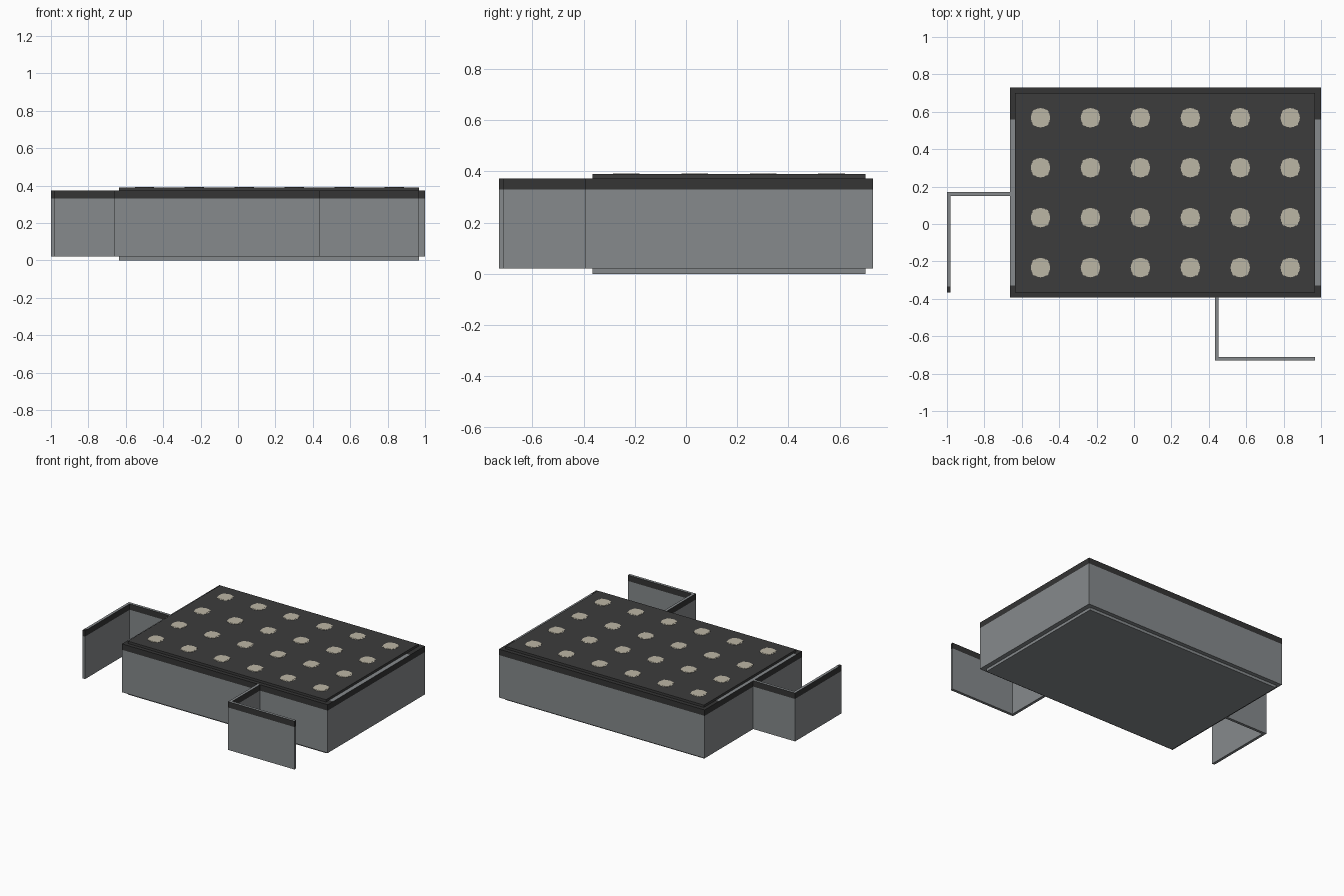
import bpy, bmesh
from mathutils import Matrix

if "Cube" in bpy.data.objects:
    bpy.data.objects.remove(bpy.data.objects["Cube"])

def material(name, rgb):
    m = bpy.data.materials.new(name)
    m.diffuse_color = (*rgb, 1)
    m.use_nodes = True
    m.node_tree.nodes["Principled BSDF"].inputs["Base Color"].default_value = m.diffuse_color
    return m

WALL = material("wall grey", (0.24, 0.255, 0.265))
TRIM = material("trim charcoal", (0.035, 0.035, 0.035))
ROOF = material("roof dark grey", (0.045, 0.045, 0.045))
LIGHT = material("skylight beige", (0.50, 0.465, 0.375))

def finish(bm, name, *mats):
    mesh = bpy.data.meshes.new(name)
    bm.to_mesh(mesh)
    bm.free()
    for m in mats:
        mesh.materials.append(m)
    ob = bpy.data.objects.new(name, mesh)
    bpy.context.collection.objects.link(ob)
    return ob

def box(bm, x0, x1, y0, y1, z0, z1):
    mat = (Matrix.Translation(((x0 + x1) / 2, (y0 + y1) / 2, (z0 + z1) / 2))
           @ Matrix.Diagonal((x1 - x0, y1 - y0, z1 - z0, 1)))
    return bmesh.ops.create_cube(bm, size=1, matrix=mat)["verts"]

Z0, ZB, Z1, ZR = 0.02, 0.33, 0.373, 0.39     # wall foot, trim foot, wall top, roof top
XL, XR, YF, YB = -0.662, 1.0, -0.393, 0.73   # outer walls
IL, IR, IF, IB = -0.635, 0.967, -0.365, 0.70 # inner faces and slabs

def wall(name, rects, grey_top):
    """Walls with a charcoal band along the top edge."""
    bm = bmesh.new()
    for r in rects:
        box(bm, *r, Z0, ZB)
        box(bm, *r, ZB, Z1)
    bm.normal_update()
    for f in bm.faces:
        above = f.calc_center_median().z > ZB + 0.005
        top = f.normal.z > 0.5
        f.material_index = 1 if above and not (top and grey_top) else 0
    return finish(bm, name, WALL, TRIM)

# Outer building walls
wall("front_back_walls", [(XL, XR, YF, IF), (XL, XR, IB, YB)], False)
for name, x0, x1 in (("left_wall", XL, IL), ("right_wall", IR, XR)):
    wall(name, [(x0, x1, IF, -0.33), (x0, x1, 0.56, IB)], False)
    wall(name + "_middle", [(x0, x1, -0.33, 0.56)], True)

# L-shaped screen walls
wall("left_screen_wall", [(-1.0, XL, 0.15, 0.17), (-1.0, -0.98, -0.335, 0.15)], True)
wall("left_screen_wall_end", [(-1.0, -0.98, -0.365, -0.335)], False)
wall("front_screen_wall", [(0.432, 0.452, -0.71, YF), (0.432, IR, -0.73, -0.71)], True)

# Floor and roof slabs
bm = bmesh.new()
box(bm, IL, IR, IF, IB, 0, 0.022)
finish(bm, "floor_slab", WALL)
bm = bmesh.new()
box(bm, IL, IR, IF, IB, 0.365, ZR)
finish(bm, "roof_slab", ROOF)

# Grid of skylights with rounded corners and a slim rim
lights, rims = bmesh.new(), bmesh.new()
for i in range(6):
    for j in range(4):
        x, y = -0.5 + 0.267 * i, -0.233 + 0.267 * j
        box(lights, x - 0.043, x + 0.043, y - 0.043, y + 0.043, ZR - 0.005, ZR + 0.002)
        bmesh.ops.create_cone(rims, cap_ends=True, segments=16, radius1=0.052, radius2=0.052,
                              depth=0.004, matrix=Matrix.Translation((x, y, ZR - 0.001)))
upright = [e for e in lights.edges if abs(e.verts[0].co.z - e.verts[1].co.z) > 0.004]
bmesh.ops.bevel(lights, geom=upright, offset=0.012, segments=3, profile=0.5, affect='EDGES')
finish(lights, "skylights", LIGHT)
finish(rims, "skylight_rims", LIGHT)
